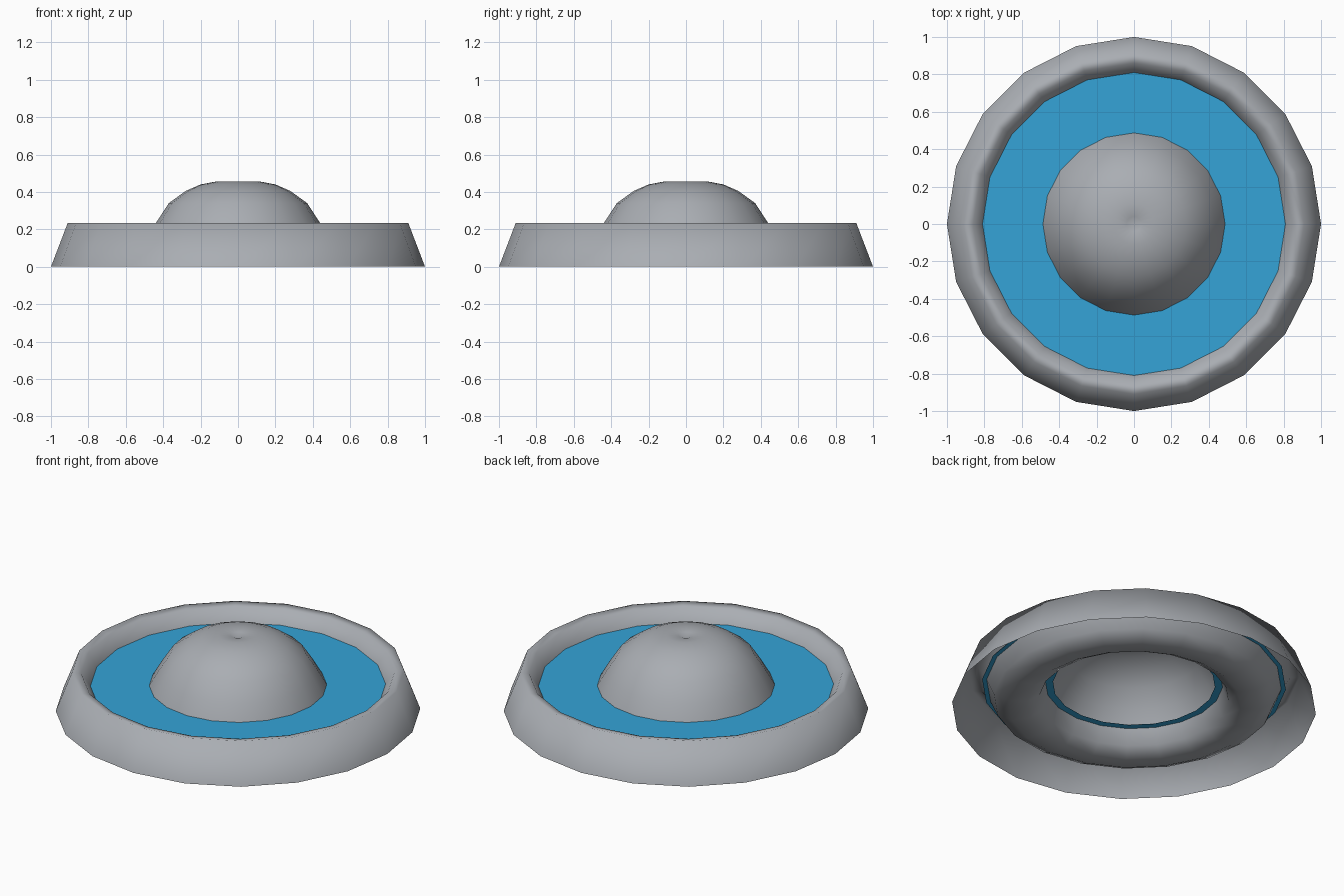
import bpy, bmesh, math

if "Cube" in bpy.data.objects:
    bpy.data.objects.remove(bpy.data.objects["Cube"])

SIDES = 20


def material(name, rgb):
    m = bpy.data.materials.new(name)
    m.diffuse_color = (*rgb, 1)
    m.use_nodes = True
    m.node_tree.nodes["Principled BSDF"].inputs["Base Color"].default_value = m.diffuse_color
    return m


def lathe(name, profile, mat, smooth):
    """Spin a (radius, height) profile around z; radius 0 becomes a pole."""
    bm = bmesh.new()
    rings = []
    for r, z in profile:
        n = SIDES if r > 0 else 1
        rings.append([bm.verts.new((r * math.cos(2 * math.pi * i / SIDES),
                                    r * math.sin(2 * math.pi * i / SIDES), z))
                      for i in range(n)])
    for a, b in zip(rings, rings[1:]):
        for i in range(SIDES):
            j = (i + 1) % SIDES
            corners = [a[i], a[j], b[0]] if len(b) == 1 else [a[i], a[j], b[j], b[i]]
            f = bm.faces.new(corners)
            f.smooth = smooth
    mesh = bpy.data.meshes.new(name)
    bm.to_mesh(mesh)
    bm.free()
    mesh.materials.append(mat)
    ob = bpy.data.objects.new(name, mesh)
    bpy.context.collection.objects.link(ob)
    return ob


grey = material("grey_shell", (0.40, 0.42, 0.45))
blue = material("water_blue", (0.035, 0.37, 0.68))

# Open-bottomed shell: skirt, rim, round trough and dimpled centre dome
lathe("bowl_shell", [
    (1.0, 0.0), (0.91, 0.235), (0.86, 0.225),
    (0.81, 0.15), (0.77, 0.06), (0.69, 0.02), (0.59, 0.02), (0.52, 0.06),
    (0.487, 0.15), (0.435, 0.24), (0.37, 0.34), (0.28, 0.405),
    (0.20, 0.44), (0.11, 0.457), (0.04, 0.452), (0.0, 0.437),
], grey, True)

# Flat water ring, tucked slightly through the trough walls
lathe("water", [(0.835, 0.15), (0.445, 0.15)], blue, False)
